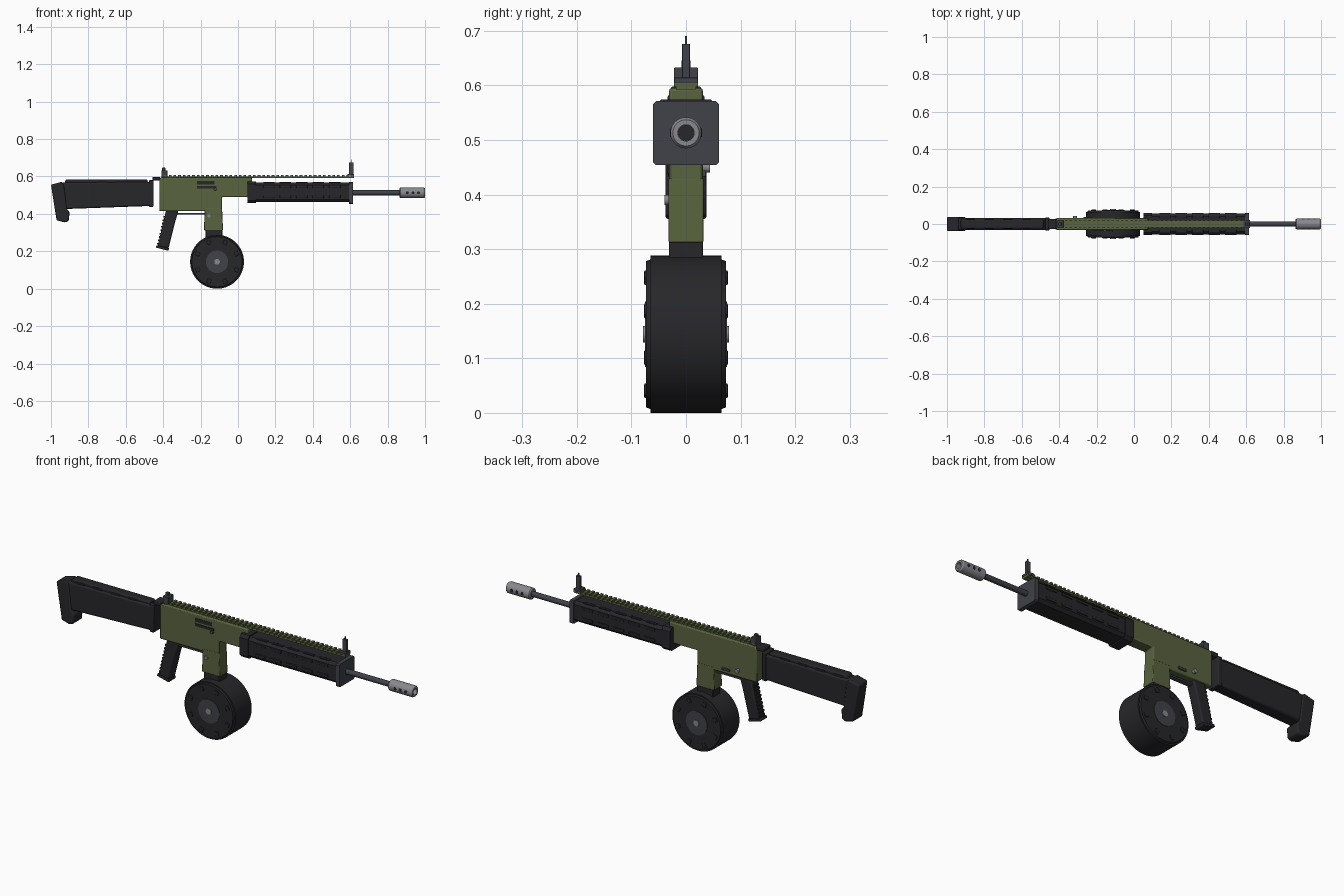
import bpy, bmesh
from math import pi, sin, cos, radians
from mathutils import Matrix, Vector

if "Cube" in bpy.data.objects:
    bpy.data.objects.remove(bpy.data.objects["Cube"])


def mat(name, r, g, b):
    m = bpy.data.materials.new(name)
    m.diffuse_color = (r, g, b, 1)
    m.use_nodes = True
    m.node_tree.nodes["Principled BSDF"].inputs["Base Color"].default_value = m.diffuse_color
    return m


OLIVE = mat("olive", 0.10, 0.125, 0.05)
BLACK = mat("black", 0.02, 0.02, 0.024)
DARK = mat("dark_metal", 0.05, 0.054, 0.065)
STEEL = mat("steel", 0.25, 0.25, 0.27)


def finish(name, bm, m, bevel=0.0):
    bmesh.ops.recalc_face_normals(bm, faces=bm.faces)
    me = bpy.data.meshes.new(name)
    bm.to_mesh(me)
    bm.free()
    me.materials.append(m)
    ob = bpy.data.objects.new(name, me)
    bpy.context.collection.objects.link(ob)
    if bevel:
        b = ob.modifiers.new("bevel", 'BEVEL')
        b.width, b.segments, b.limit_method = bevel, 2, 'ANGLE'
    return ob


def add_prism(bm, pts, vec):
    f = bm.faces.new([bm.verts.new(p) for p in pts])
    g = bmesh.ops.extrude_face_region(bm, geom=[f])['geom']
    bmesh.ops.translate(bm, verts=[v for v in g if isinstance(v, bmesh.types.BMVert)], vec=vec)


def side(name, prof, w, m, bevel=0.0):
    """Side profile in x,z extruded to y = +-w."""
    bm = bmesh.new()
    add_prism(bm, [(x, -w, z) for x, z in prof], (0, 2 * w, 0))
    return finish(name, bm, m, bevel)


def section(name, prof, x0, x1, m, bevel=0.0):
    """Cross section in y,z extruded along x."""
    bm = bmesh.new()
    add_prism(bm, [(x0, y, z) for y, z in prof], (x1 - x0, 0, 0))
    return finish(name, bm, m, bevel)


def boxes(name, spans, m, bevel=0.0):
    """Any number of (x0, x1, y0, y1, z0, z1) boxes in one object."""
    bm = bmesh.new()
    for x0, x1, y0, y1, z0, z1 in spans:
        add_prism(bm, [(x0, y0, z0), (x1, y0, z0), (x1, y1, z0), (x0, y1, z0)], (0, 0, z1 - z0))
    return finish(name, bm, m, bevel)


def lathe(name, prof, centre, axis, m, n=40):
    """Closed ring profile (along, radius) turned about the x or y axis."""
    bm = bmesh.new()
    rings = []
    for a, r in prof:
        ring = []
        for i in range(n):
            c, s = r * cos(2 * pi * i / n), r * sin(2 * pi * i / n)
            p = (a, c, s) if axis == 'x' else (c, a, s)
            ring.append(bm.verts.new(Vector(p) + Vector(centre)))
        rings.append(ring)
    for A, B in zip(rings, rings[1:]):
        for i in range(n):
            j = (i + 1) % n
            bm.faces.new((A[i], A[j], B[j], B[i]))
    bm.faces.new(rings[0])
    bm.faces.new(rings[-1])
    return finish(name, bm, m)


def rod(name, r, a0, a1, centre, axis, m, n=24):
    return lathe(name, [(a0, r), (a1, r)], centre, axis, m, n)


# Receiver with stepped lower edge
side("receiver", [(-0.42, 0.415), (-0.085, 0.415), (-0.085, 0.49), (0.075, 0.49),
                  (0.075, 0.595), (-0.41, 0.595), (-0.42, 0.585)], 0.031, OLIVE, 0.005)
side("magazine_well", [(-0.178, 0.43), (-0.182, 0.312), (-0.08, 0.312), (-0.085, 0.43)],
     0.032, OLIVE, 0.003)

# Top rail with teeth
boxes("top_rail", [(-0.40, 0.62, -0.018, 0.018, 0.592, 0.601)] +
      [(-0.395 + i * 0.025, -0.381 + i * 0.025, -0.022, 0.022, 0.598, 0.608) for i in range(41)], OLIVE)

# Ejection port, bolt handle and controls
boxes("ejection_port", [(-0.22, -0.125, -0.033, -0.028, 0.557, 0.575),
                        (-0.22, -0.115, -0.034, -0.028, 0.535, 0.548)], BLACK)
rod("bolt_handle", 0.008, -0.042, -0.028, (-0.122, 0, 0.53), 'y', DARK)
rod("magazine_release", 0.009, -0.039, -0.03, (-0.155, 0, 0.39), 'y', STEEL)
rod("selector_pivot", 0.010, 0.03, 0.044, (-0.315, 0, 0.45), 'y', STEEL)
boxes("bolt_catch", [(-0.27, -0.225, 0.03, 0.037, 0.432, 0.444)], DARK, 0.002)

# Trigger group
boxes("trigger_guard", [(-0.335, -0.175, -0.012, 0.012, 0.396, 0.404),
                        (-0.335, -0.325, -0.012, 0.012, 0.396, 0.42)], DARK)

# Pistol grip with rear ridges and base flange
side("pistol_grip", [(-0.385, 0.418), (-0.318, 0.418), (-0.335, 0.36), (-0.372, 0.215),
                     (-0.43, 0.225)], 0.026, BLACK, 0.007)
side("grip_base", [(-0.44, 0.22), (-0.436, 0.233), (-0.368, 0.217), (-0.373, 0.203)],
     0.028, BLACK, 0.003)
boxes("grip_ridges", [(x - 0.003, x + 0.012, -0.02, 0.02, z, z + 0.009)
                      for x, z in [(-0.429 + i * 0.0042, 0.236 + i * 0.018) for i in range(9)]], BLACK)

# Stock, cheek rest, butt plate and hinge
side("stock", [(-0.955, 0.425), (-0.455, 0.443), (-0.455, 0.572), (-0.95, 0.568)], 0.033, BLACK, 0.009)
side("cheek_rest", [(-0.93, 0.56), (-0.48, 0.56), (-0.485, 0.584), (-0.92, 0.584)], 0.024, BLACK, 0.006)
boxes("cheek_notches", [(x, x + 0.05, -0.027, 0.027, 0.562, 0.577)
                        for x in (-0.90, -0.80, -0.70, -0.60)], BLACK)
side("butt_plate", [(-1.0, 0.556), (-0.94, 0.572), (-0.93, 0.55), (-0.915, 0.425), (-0.9, 0.41),
                    (-0.905, 0.362), (-0.925, 0.354), (-0.97, 0.366)], 0.038, BLACK, 0.006)
side("stock_collar", [(-0.475, 0.436), (-0.452, 0.437), (-0.452, 0.582), (-0.475, 0.582)],
     0.034, BLACK, 0.004)
boxes("stock_hinge", [(-0.458, -0.415, -0.028, 0.028, 0.578, 0.598)], BLACK, 0.004)

# Handguard: chamfered section, collar, front cap and rows of slots
def octagon(w, z0, z1, c):
    return [(-w, z0 + c), (-w + c, z0), (w - c, z0), (w, z0 + c),
            (w, z1 - c), (w - c, z1), (-w + c, z1), (-w, z1 - c)]


section("handguard", octagon(0.055, 0.464, 0.568, 0.014), 0.06, 0.60, BLACK)
section("handguard_collar", octagon(0.059, 0.457, 0.574, 0.014), 0.05, 0.097, BLACK)
section("handguard_cap", octagon(0.06, 0.454, 0.571, 0.005), 0.594, 0.615, DARK)
slots = []
for i in range(5):
    x = 0.135 + i * 0.088
    for s in (-1, 1):
        for z in (0.545, 0.492):
            slots.append((x, x + 0.06, *sorted((s * 0.053, s * 0.059)), z - 0.007, z + 0.007))
        slots.append((x, x + 0.06, *sorted((s * 0.032, s * 0.046)), 0.565, 0.571))
boxes("handguard_slots", slots, BLACK, 0.002)

# Barrel and muzzle brake with ports
rod("barrel", 0.0135, 0.05, 0.90, (0, 0, 0.513), 'x', DARK)
lathe("muzzle_brake", [(0.90, 0.0135), (0.863, 0.0135), (0.863, 0.024), (0.868, 0.0285), (0.993, 0.0285),
                       (1.0, 0.024), (1.0, 0.015), (0.93, 0.015)], (0, 0, 0.513), 'x', STEEL, 32)
for i, x in enumerate((0.905, 0.935, 0.965)):
    for s in (-1, 1):
        rod(f"muzzle_port_{i}_{'near' if s < 0 else 'far'}", 0.008,
            s * 0.026, s * 0.0292, (x, 0, 0.513), 'y', BLACK, 16)
rod("bore", 0.0148, 0.93, 0.975, (0, 0, 0.513), 'x', BLACK)

# Front sight
boxes("front_sight", [(0.585, 0.62, -0.022, 0.022, 0.604, 0.614),
                      (0.594, 0.617, -0.007, 0.007, 0.608, 0.676),
                      (0.603, 0.608, -0.0022, 0.0022, 0.67, 0.69)], DARK, 0.001)
# Rear sight
boxes("rear_sight", [(-0.41, -0.378, -0.022, 0.022, 0.595, 0.633),
                     (-0.405, -0.388, -0.008, 0.008, 0.63, 0.647)], DARK, 0.002)

# Drum magazine
C = (-0.112, 0, 0.144)
boxes("magazine_neck", [(-0.173, -0.083, -0.031, 0.031, 0.25, 0.32)], BLACK, 0.003)
lathe("drum", [(-0.073, 0.130), (-0.073, 0.134), (-0.065, 0.137), (-0.065, 0.144),
               (0.065, 0.144), (0.065, 0.137), (0.073, 0.134), (0.073, 0.130)], C, 'y', BLACK, 56)
rod("drum_hub", 0.06, -0.0755, 0.0755, C, 'y', DARK, 40)
rod("drum_boss", 0.015, -0.079, 0.079, C, 'y', STEEL)
bm = bmesh.new()
for i in range(8):
    ring = Matrix.Translation(C) @ Matrix.Rotation(radians(22.5 + 45 * i), 4, 'Y')
    for s in (-1, 1):
        bmesh.ops.create_cube(bm, size=1, matrix=ring @ Matrix.Translation((0.112, s * 0.0735, 0))
                              @ Matrix.Diagonal((0.022, 0.006, 0.022, 1)))
finish("drum_studs", bm, BLACK, 0.002)

# Smooth the round parts, keep edges sharp
for ob in bpy.context.scene.objects:
    ob.select_set(True)
    bpy.context.view_layer.objects.active = ob
bpy.ops.object.shade_smooth_by_angle(angle=radians(30))
